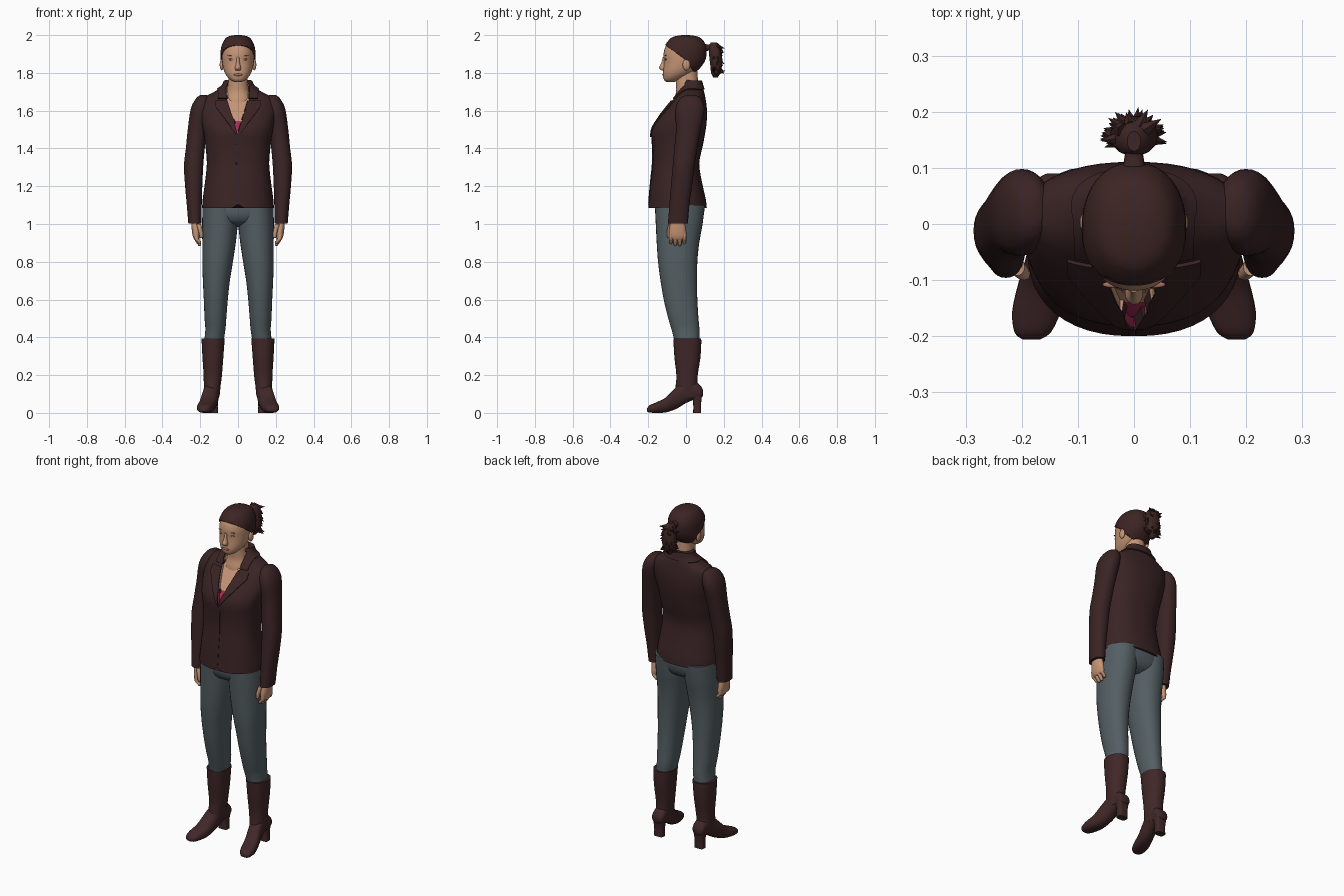
import bpy, bmesh, math, random
from mathutils import Vector, Matrix

if "Cube" in bpy.data.objects:
    bpy.data.objects.remove(bpy.data.objects["Cube"])

random.seed(4)


def material(name, rgb):
    m = bpy.data.materials.new(name)
    m.diffuse_color = (*rgb, 1)
    m.use_nodes = True
    m.node_tree.nodes["Principled BSDF"].inputs["Base Color"].default_value = m.diffuse_color
    return m


JACKET = material("dark_brown_cloth", (0.042, 0.017, 0.018))
BOOT = material("brown_leather", (0.052, 0.020, 0.021))
HAIR = material("dark_brown_hair", (0.045, 0.018, 0.017))
SKIN = material("skin", (0.56, 0.30, 0.18))
LIP = material("lip_and_eyelid", (0.40, 0.17, 0.11))
TOP = material("magenta_cloth", (0.40, 0.025, 0.09))
PANTS = material("grey_cloth", (0.088, 0.113, 0.124))


def finish(name, bm, mats, angle=50):
    mesh = bpy.data.meshes.new(name)
    bm.to_mesh(mesh)
    bm.free()
    for m in mats:
        mesh.materials.append(m)
    mesh.shade_smooth()
    mesh.set_sharp_from_angle(angle=math.radians(angle))
    ob = bpy.data.objects.new(name, mesh)
    bpy.context.collection.objects.link(ob)
    return ob


def smooth_rows(rows, sub):
    """Catmull-Rom interpolation between cross-sections."""
    out = []
    for i in range(len(rows) - 1):
        a, b, c, d = (rows[max(i - 1, 0)], rows[i], rows[i + 1],
                      rows[min(i + 2, len(rows) - 1)])
        for k in range(sub):
            t = k / sub
            out.append([0.5 * (2 * q + (r - p) * t + (2 * p - 5 * q + 4 * r - s) * t * t
                               + (3 * q - p - 3 * r + s) * t ** 3)
                        for p, q, r, s in zip(a, b, c, d)])
    return out + [rows[-1]]


def loft_bm(rows, axis="z", n=32, sub=3, power=2.2, side=1):
    """Rows are (position, u_min, u_max, v_min, v_max) of rounded sections."""
    bm = bmesh.new()
    rings = []
    for t, u0, u1, v0, v1 in smooth_rows(rows, sub):
        ring = []
        for k in range(n):
            a = 2 * math.pi * k / n
            c, s = math.cos(a), math.sin(a)
            u = (u0 + u1) / 2 + (u1 - u0) / 2 * math.copysign(abs(c) ** (2 / power), c)
            v = (v0 + v1) / 2 + (v1 - v0) / 2 * math.copysign(abs(s) ** (2 / power), s)
            ring.append(bm.verts.new((u * side, v, t) if axis == "z" else (u * side, t, v)))
        rings.append(ring)
    for a, b in zip(rings, rings[1:]):
        for k in range(n):
            bm.faces.new((a[k], a[(k + 1) % n], b[(k + 1) % n], b[k]))
    bm.faces.new(rings[0])
    bm.faces.new(rings[-1])
    bmesh.ops.recalc_face_normals(bm, faces=bm.faces)
    return bm


def loft(name, rows, mat, angle=50, **kw):
    return finish(name, loft_bm(rows, **kw), [mat], angle)


def mid(rows):
    """Symmetric rows: (z, half_width, y_front, y_back)."""
    return [(z, -w, w, f, b) for z, w, f, b in rows]


def ball(name, at, size, mat):
    bm = bmesh.new()
    bmesh.ops.create_uvsphere(bm, u_segments=16, v_segments=10, radius=1,
                              matrix=Matrix.Translation(at) @ Matrix.Diagonal((*size, 1)))
    return finish(name, bm, [mat])


def cut(bm, co, no, keep):
    faces = [f for f in bm.faces if keep(f.calc_center_median())]
    geom = set(faces)
    for f in faces:
        geom.update(f.edges)
        geom.update(f.verts)
    bmesh.ops.bisect_plane(bm, geom=list(geom), dist=1e-5, plane_co=co, plane_no=no)


def raise_faces(bm, faces, move):
    """Extrude a face region, moving each new vertex by move(vertex)."""
    new = bmesh.ops.extrude_face_region(bm, geom=faces)["geom"]
    bmesh.ops.delete(bm, geom=[f for f in faces if f.is_valid], context="FACES")
    bm.normal_update()
    verts = [g for g in new if isinstance(g, bmesh.types.BMVert) and g.is_valid]
    for v, d in [(v, move(v)) for v in verts]:
        v.co += d


# Jacket body, with the neckline and lapels cut into its front
bm = loft_bm(mid([
    (1.085, .19, -.2, .11), (1.13, .187, -.196, .105), (1.22, .175, -.188, .085),
    (1.32, .165, -.177, .07), (1.41, .172, -.177, .088), (1.49, .183, -.182, .103),
    (1.55, .195, -.152, .11), (1.615, .2, -.105, .11), (1.665, .185, -.065, .103),
    (1.70, .125, -.04, .096), (1.73, .082, -.018, .086), (1.758, .068, 0, .078)]),
    n=48, power=2.3)
for v in bm.verts:
    if v.co.z < 1.1 and v.co.y < 0 and abs(v.co.x) < .02:
        v.co.z += .02
chest = lambda c: c.y < .05 and c.z > 1.44
for s in (1, -1):
    cut(bm, (0, 0, 1.47), (s, 0, -.31), chest)
    cut(bm, (0, 0, 1.462), (s, 0, -.75), chest)
    for x in (.062, .105, .118):
        cut(bm, (s * x, 0, 0), (1, 0, 0), chest)
for z in (1.545, 1.65, 1.662):
    cut(bm, (0, 0, z), (0, 0, 1), chest)
opening, lapels = [], []
for f in bm.faces:
    c = f.calc_center_median()
    x = abs(c.x)
    if c.y < 0 and x < .062 and x < (c.z - 1.47) * .31:
        f.material_index = 2 if c.z < 1.545 else 1
        opening.append(f)
raise_faces(bm, opening, lambda v: Vector((0, .016, 0)))
for f in bm.faces:
    c = f.calc_center_median()
    x = abs(c.x)
    lapel = c.y < 0 and 1.462 < c.z < 1.65 and x < min(.118, (c.z - 1.462) * .75)
    collar = c.z > 1.662 and c.y < .03 and x < .105 or 1.71 < c.z < 1.757
    if f.material_index == 0 and (lapel or collar):
        lapels.append(f)
raise_faces(bm, lapels, lambda v: v.normal * .007)
finish("jacket_body", bm, [JACKET, SKIN, TOP], 40)

# Front closing edge of the jacket
loft("jacket_front_edge", [(1.115, -.012, .004, -.2, -.18), (1.22, -.012, .004, -.191, -.17),
     (1.32, -.01, .004, -.181, -.16), (1.41, -.008, .004, -.181, -.16),
     (1.465, -.004, .004, -.183, -.16)], JACKET, n=8, power=5)

for side, tag in ((1, "left"), (-1, "right")):
    # Sleeves
    loft("sleeve_" + tag, [
        (1.682, .165, .2, 0, .05), (1.665, .15, .222, -.03, .08), (1.61, .15, .25, -.056, .098),
        (1.5, .165, .266, -.053, .078), (1.4, .176, .276, -.062, .06),
        (1.31, .184, .286, -.07, .046), (1.2, .189, .28, -.08, .032),
        (1.1, .192, .271, -.088, .018), (1.003, .194, .263, -.096, .01)],
        JACKET, side=side)
    # Hands
    loft("palm_" + tag, [
        (1.03, .206, .248, -.075, -.012), (.995, .202, .247, -.085, -.004),
        (.955, .2, .243, -.091, .002), (.93, .201, .238, -.088, .001),
        (.915, .207, .23, -.075, -.012)], SKIN, n=20, side=side)
    for i in range(4):
        y, tip = -.08 + i * .0235, (.895, .885, .884, .895)[i]
        loft(f"finger_{i + 1}_{tag}", [
            (.95, .21, .236, y - .011, y + .011), (.92, .208, .232, y - .011, y + .011),
            (tip + .012, .195, .217, y - .01, y + .01), (tip, .198, .208, y - .005, y + .005)],
            SKIN, n=12, sub=2, side=side)
    loft("thumb_" + tag, [
        (1.0, .195, .222, -.092, -.06), (.965, .187, .21, -.1, -.074),
        (.935, .185, .204, -.1, -.08), (.925, .19, .2, -.096, -.084)], SKIN, n=12, side=side)
    # Trouser legs
    loft("trouser_leg_" + tag, [
        (1.1, -.004, .187, -.165, .1), (1.0, .001, .19, -.16, .088), (.9, .012, .189, -.155, .07),
        (.8, .027, .189, -.148, .06), (.7, .043, .186, -.135, .058), (.6, .054, .181, -.118, .06),
        (.5, .062, .177, -.094, .066), (.44, .067, .173, -.076, .071),
        (.37, .078, .18, -.058, .07)], PANTS, side=side)
    # Boots
    loft("boot_shaft_" + tag, [
        (.393, .07, .193, -.067, .08), (.37, .072, .192, -.066, .081), (.29, .078, .188, -.061, .076),
        (.2, .085, .182, -.051, .062), (.145, .092, .181, -.055, .062),
        (.1, .096, .178, -.06, .078), (.085, .1, .175, -.05, .078)], BOOT, side=side)
    loft("boot_foot_" + tag, [
        (-.206, .168, .198, .008, .024), (-.193, .148, .213, .002, .04), (-.155, .13, .217, 0, .057),
        (-.105, .117, .206, .003, .083), (-.05, .105, .19, .022, .14), (0, .098, .18, .052, .17),
        (.05, .096, .175, .072, .165), (.08, .1, .171, .08, .14), (.09, .115, .155, .09, .12)],
        BOOT, axis="y", n=24, power=2.5, side=side)
    loft("boot_heel_" + tag, [
        (0, .106, .164, .038, .08), (.05, .107, .163, .038, .08), (.1, .1, .17, .03, .086)],
        BOOT, n=20, power=4, side=side)
    # Ears, eyelids and brows
    ball("ear_" + tag, (side * .086, .002, 1.843), (.011, .02, .03), SKIN)
    ball("eyelid_" + tag, (side * .034, -.106, 1.872), (.015, .007, .006), LIP)
    ball("brow_" + tag, (side * .036, -.108, 1.893), (.02, .006, .003), LIP)

# Hips
loft("trouser_hips", mid([(1.12, .183, -.16, .098), (1.06, .187, -.163, .096),
     (1.01, .15, -.14, .075), (.985, .06, -.08, .03)]), PANTS, power=2.4)

# Neck and head
loft("neck", mid([(1.81, .05, -.055, .06), (1.75, .052, -.054, .064), (1.7, .06, -.052, .068),
     (1.655, .07, -.066, .06), (1.6, .06, -.07, .05)]), SKIN)
head = [(1.752, .02, -.105, -.06), (1.764, .042, -.117, -.03), (1.79, .064, -.122, .02),
        (1.82, .077, -.12, .06), (1.86, .084, -.117, .09), (1.9, .085, -.119, .1),
        (1.94, .08, -.108, .098), (1.97, .063, -.082, .078), (1.986, .042, -.056, .05),
        (1.993, .01, -.015, .01)]
loft("head", mid(head), SKIN, angle=80)
loft("nose", mid([(1.885, .007, -.122, -.1), (1.85, .01, -.132, -.1),
     (1.826, .016, -.144, -.1), (1.812, .013, -.127, -.1)]), SKIN, n=16)
ball("lips", (0, -.117, 1.79), (.024, .009, .007), LIP)

# Hair cap, trimmed along a sloping hairline
bm = loft_bm(mid([(z + .007 * (z > 1.95), w + .008, f - .006, b + .009) for z, w, f, b in head]),
             n=40)
for slope in (.72, 1.5):
    cut(bm, (0, 0, 1.868), (0, slope, 1), lambda c: True)
low = [f for f in bm.faces if (c := f.calc_center_median()).z < 1.868 - c.y * (.72 if c.y < 0 else 1.5)]
bmesh.ops.delete(bm, geom=low, context="FACES")
hair = finish("hair_cap", bm, [HAIR], 80)
shell = hair.modifiers.new("thickness", "SOLIDIFY")
shell.thickness = .008
shell.offset = -1

# Ponytail with pointed strands
loft("ponytail_tie", [(.09, -.024, .024, 1.905, 1.955), (.125, -.016, .016, 1.92, 1.95),
     (.155, -.02, .02, 1.91, 1.955)], HAIR, axis="y", n=16)
loft("ponytail", mid([(1.96, .012, .13, .165), (1.94, .03, .121, .183), (1.89, .042, .122, .192),
     (1.84, .042, .128, .192), (1.8, .028, .132, .182), (1.775, .01, .145, .168)]),
     HAIR, angle=25, n=14, sub=2)
bm = bmesh.new()
for i in range(34):
    a, z = random.uniform(-.5, math.pi + .5), random.uniform(1.79, 1.945)
    out = Vector((math.cos(a), math.sin(a) * .75, random.uniform(-.9, .3))).normalized()
    base = Vector((math.cos(a) * .03, .157 + math.sin(a) * .022, z))
    turn = out.to_track_quat("Z", "Y").to_matrix().to_4x4()
    bmesh.ops.create_cone(bm, segments=5, radius1=.014, radius2=0, depth=.038, cap_ends=True,
                          matrix=Matrix.Translation(base + out * .012) @ turn)
finish("ponytail_strands", bm, [HAIR], 20)
